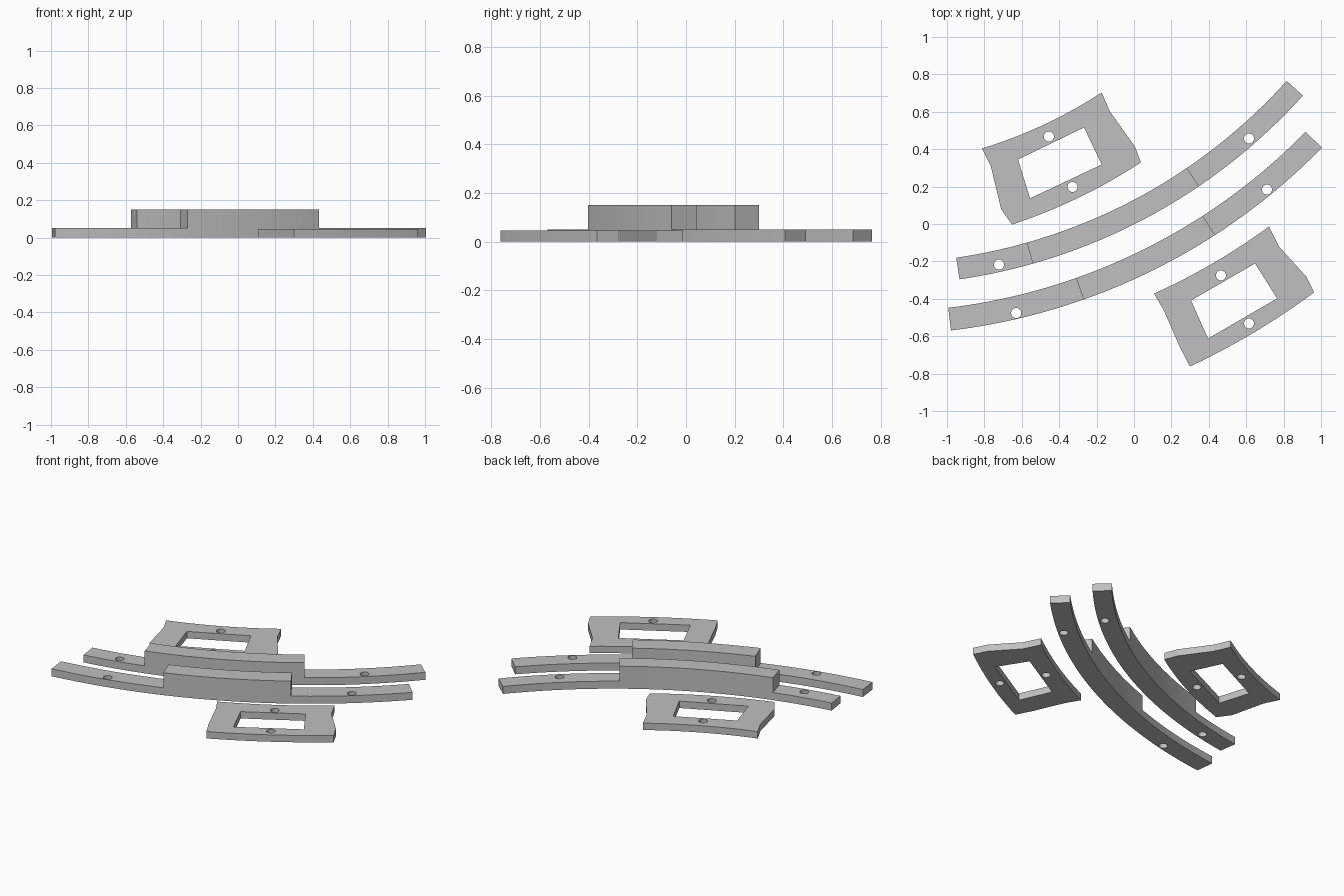
import bpy
from math import sin, cos, radians, pi
from mathutils import Vector

cube = bpy.data.objects.get("Cube")
if cube:
    bpy.data.objects.remove(cube, do_unlink=True)

grey = bpy.data.materials.new("plain grey")
grey.use_nodes = True
COLOR = (0.53, 0.53, 0.53, 1)
grey.diffuse_color = COLOR
grey.node_tree.nodes["Principled BSDF"].inputs["Base Color"].default_value = COLOR

# Common centre of all the arcs
CENTRE = Vector((-1.376, 2.739))
HOLE_RADIUS = 0.027


def polar(r, deg):
    a = radians(deg)
    return CENTRE + Vector((sin(a), -cos(a))) * r


def circle(c, r=HOLE_RADIUS, n=24):
    return [(c[0] + r * cos(2 * pi * i / n), c[1] + r * sin(2 * pi * i / n)) for i in range(n)]


def bowed(a, b, sag, n=12):
    """Shallow curve from a to b, pushed to the right of the direction a to b."""
    a, b = Vector(a), Vector(b)
    d = (b - a).normalized()
    side = Vector((d.y, -d.x)) * sag
    return [a.lerp(b, i / n) + side * 4 * (i / n) * (1 - i / n) for i in range(n + 1)]


def extrude(name, loops, height):
    """Closed outline with holes, raised from the ground to a height."""
    data = bpy.data.curves.new(name, "CURVE")
    data.dimensions = "2D"
    data.fill_mode = "BOTH"
    data.extrude = height / 2
    for loop in loops:
        s = data.splines.new("POLY")
        s.points.add(len(loop) - 1)
        for p, co in zip(s.points, loop):
            p.co = (co[0], co[1], 0, 1)
        s.use_cyclic_u = True
    obj = bpy.data.objects.new(name, data)
    bpy.context.collection.objects.link(obj)
    obj.location.z = height / 2
    bpy.ops.object.select_all(action="DESELECT")
    obj.select_set(True)
    bpy.context.view_layer.objects.active = obj
    bpy.ops.object.convert(target="MESH")
    obj = bpy.context.view_layer.objects.active
    obj.data.materials.clear()
    obj.data.materials.append(grey)
    bpy.ops.object.shade_smooth_by_angle(angle=radians(10))


def sector(r0, r1, a0, a1):
    n = max(4, round(a1 - a0))
    angles = [a0 + (a1 - a0) * i / n for i in range(n + 1)]
    return [polar(r1, a) for a in angles] + [polar(r0, a) for a in reversed(angles)]


# Curved rails: low drilled ends and a raised middle
def rail(name, r0, r1, angles, holes):
    a, b, c, d = angles
    extrude(name + "_right_end", [sector(r0, r1, a, b), circle(holes[0])], 0.05)
    extrude(name + "_raised_middle", [sector(r0, r1, b, c)], 0.15)
    extrude(name + "_left_end", [sector(r0, r1, c, d), circle(holes[1])], 0.05)


rail("back_rail", 2.95, 3.067, (8.3, 15.8, 34.2, 48.0), [(-0.722, -0.217), (0.615, 0.457)])
rail("front_rail", 3.21, 3.332, (6.85, 19.4, 32.9, 45.6), [(-0.63, -0.476), (0.711, 0.184)])


# Frame plates: bowed long edges, notched short edges, window and two holes
def plate(name, outline, sag, window, holes):
    tl, tr, r1, r2, br, bl, l1, l2 = outline
    edge = bowed(tl, tr, sag) + [r1, r2] + bowed(br, bl, -sag) + [l1, l2]
    extrude(name, [edge, window] + [circle(h) for h in holes], 0.046)


plate("back_plate",
      [(-0.813, 0.404), (-0.173, 0.703), (-0.128, 0.60), (0.005, 0.414),
       (0.037, 0.329), (-0.652, -0.003), (-0.71, 0.078), (-0.765, 0.307)], 0.025,
      [(-0.62, 0.345), (-0.267, 0.516), (-0.173, 0.318), (-0.556, 0.137)],
      [(-0.455, 0.468), (-0.329, 0.198)])
plate("front_plate",
      [(0.107, -0.372), (0.722, -0.013), (0.775, -0.12), (0.92, -0.28),
       (0.963, -0.366), (0.299, -0.762), (0.246, -0.66), (0.16, -0.463)], 0.019,
      [(0.305, -0.409), (0.647, -0.211), (0.765, -0.398), (0.396, -0.612)],
      [(0.465, -0.275), (0.615, -0.532)])
